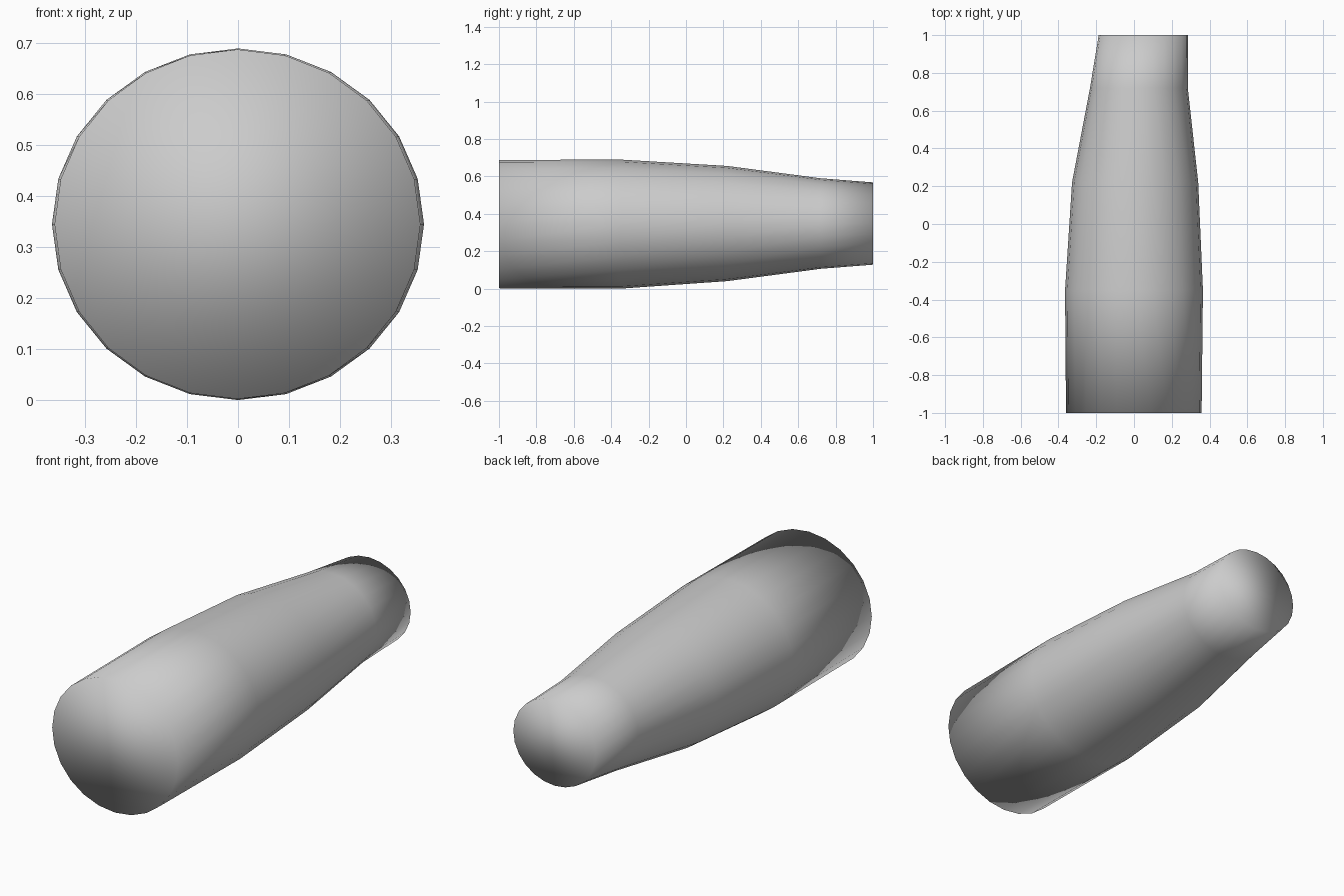
import bpy, bmesh
from math import sin, cos, pi

if "Cube" in bpy.data.objects:
    bpy.data.objects.remove(bpy.data.objects["Cube"])

SIDES = 24
# cross-sections along the length: y, centre x, centre z, half width, half height
SECTIONS = [
    (-1.00, -0.001, 0.345, 0.359, 0.343),
    (-0.35,  0.000, 0.345, 0.365, 0.345),
    ( 0.22,  0.006, 0.348, 0.334, 0.308),
    ( 0.72,  0.026, 0.348, 0.259, 0.242),
    ( 1.00,  0.049, 0.348, 0.236, 0.220),
]

# tapered sleeve: elliptical rings skinned together and capped
bm = bmesh.new()
rings = []
for y, cx, cz, rx, rz in SECTIONS:
    angles = [2 * pi * i / SIDES for i in range(SIDES)]
    rings.append([bm.verts.new((cx + rx * cos(a), y, cz + rz * sin(a))) for a in angles])
for a, b in zip(rings, rings[1:]):
    for i in range(SIDES):
        j = (i + 1) % SIDES
        bm.faces.new((a[i], a[j], b[j], b[i]))
bm.faces.new(rings[0])
bm.faces.new(rings[-1])
bmesh.ops.recalc_face_normals(bm, faces=bm.faces[:])

# smooth all over, including across the cap rims
for f in bm.faces:
    f.smooth = True

mesh = bpy.data.meshes.new("tapered_sleeve")
bm.to_mesh(mesh)
bm.free()
bpy.context.collection.objects.link(bpy.data.objects.new("tapered_sleeve", mesh))
